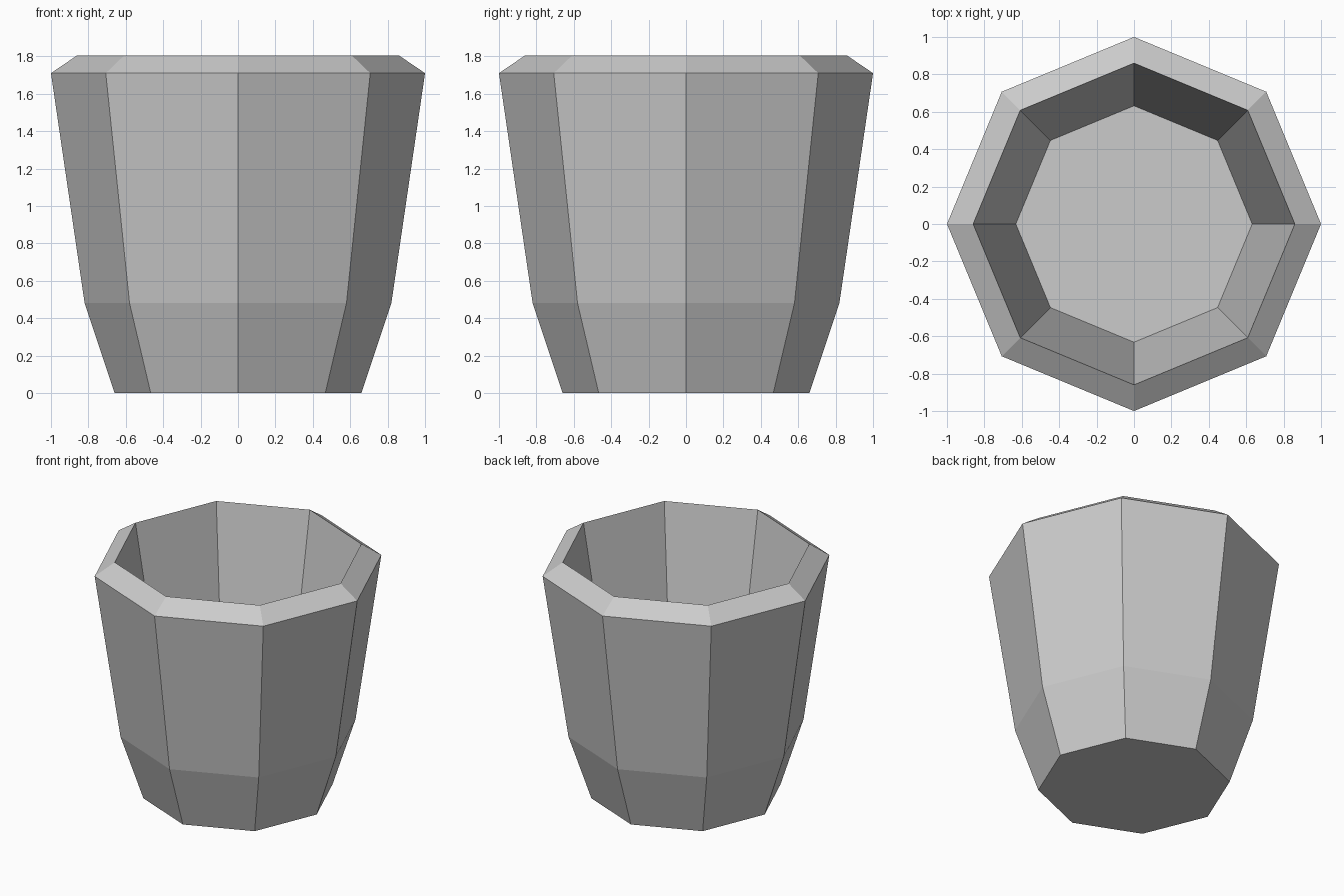
import bpy
import bmesh
from math import cos, sin, pi

cube = bpy.data.objects.get("Cube")
if cube:
    bpy.data.objects.remove(cube, do_unlink=True)

SIDES = 8

# Single grey material
grey = bpy.data.materials.new("plain_grey")
grey.use_nodes = True
colour = (0.6, 0.6, 0.6, 1.0)
grey.diffuse_color = colour
grey.node_tree.nodes["Principled BSDF"].inputs["Base Color"].default_value = colour


def ring(bm, radius, z):
    """Add one octagonal ring of vertices."""
    return [bm.verts.new((radius * cos(2 * pi * i / SIDES),
                          radius * sin(2 * pi * i / SIDES), z))
            for i in range(SIDES)]


# Profile (radius, height): base, belly, outer lip, inner lip, inside floor
profile = [(0.66, 0.0), (0.82, 0.48), (1.0, 1.71), (0.86, 1.805), (0.632, 0.48)]

bm = bmesh.new()
rings = [ring(bm, r, z) for r, z in profile]

# Outer wall, sloping rim and inner wall
for low, high in zip(rings, rings[1:]):
    for i in range(SIDES):
        j = (i + 1) % SIDES
        bm.faces.new((low[i], low[j], high[j], high[i]))

# Underside and inside floor
bm.faces.new(rings[0][::-1])
bm.faces.new(rings[-1])
bmesh.ops.recalc_face_normals(bm, faces=bm.faces)

mesh = bpy.data.meshes.new("octagonal_pot")
bm.to_mesh(mesh)
bm.free()
mesh.materials.append(grey)
pot = bpy.data.objects.new("octagonal_pot", mesh)
bpy.context.collection.objects.link(pot)
